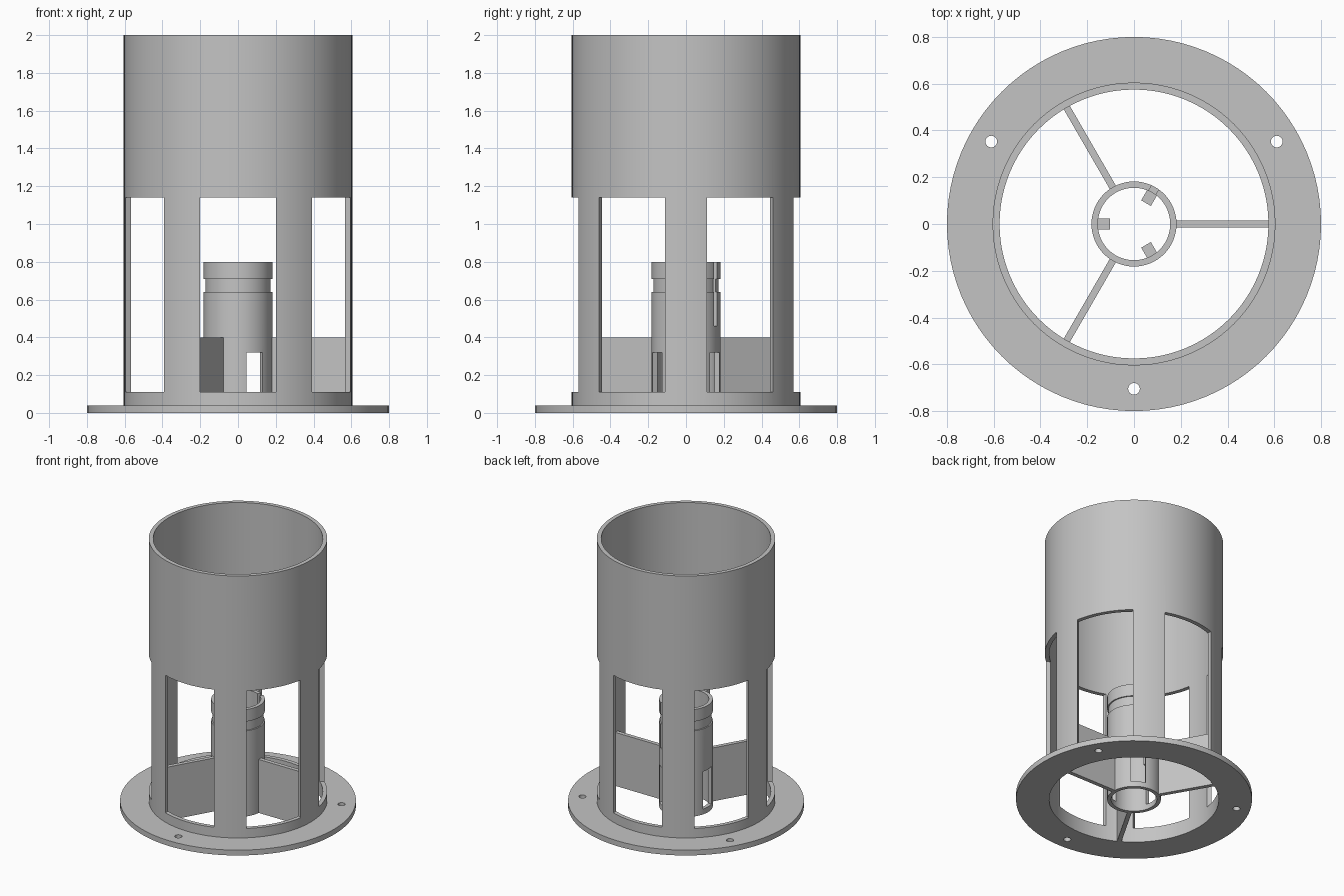
import bpy, bmesh, math
from mathutils import Matrix

cube = bpy.data.objects.get("Cube")
if cube:
    bpy.data.objects.remove(cube, do_unlink=True)

grey = bpy.data.materials.new("plain_grey")
grey.use_nodes = True
COLOUR = (0.55, 0.55, 0.55, 1)
grey.diffuse_color = COLOUR
grey.node_tree.nodes["Principled BSDF"].inputs["Base Color"].default_value = COLOUR


def finish(name, bm):
    bmesh.ops.recalc_face_normals(bm, faces=bm.faces)
    mesh = bpy.data.meshes.new(name)
    bm.to_mesh(mesh)
    bm.free()
    mesh.materials.append(grey)
    obj = bpy.data.objects.new(name, mesh)
    bpy.context.collection.objects.link(obj)
    return obj


def lathe(name, profile, steps=96):
    """Revolve a closed (radius, height) outline around z."""
    bm = bmesh.new()
    rings = []
    for i in range(steps):
        a = math.tau * i / steps
        rings.append([bm.verts.new((r * math.cos(a), r * math.sin(a), z)) for r, z in profile])
    n = len(profile)
    for i in range(steps):
        p, q = rings[i], rings[(i + 1) % steps]
        for j in range(n):
            k = (j + 1) % n
            bm.faces.new((p[j], q[j], q[k], p[k]))
    return finish(name, bm)


def radial_boxes(name, angles, r0, r1, width, z0, z1):
    """Boxes reaching from r0 to r1 at each angle in degrees."""
    bm = bmesh.new()
    for a in angles:
        m = (Matrix.Rotation(math.radians(a), 4, 'Z')
             @ Matrix.Translation(((r0 + r1) / 2, 0, (z0 + z1) / 2))
             @ Matrix.Diagonal((r1 - r0, width, z1 - z0, 1)))
        bmesh.ops.create_cube(bm, size=1, matrix=m)
    return finish(name, bm)


def cut(obj, cutter):
    """Subtract the cutter, then delete it."""
    mod = obj.modifiers.new("cut", 'BOOLEAN')
    mod.operation = 'DIFFERENCE'
    mod.solver = 'EXACT'
    mod.object = cutter
    cutter.hide_render = True
    bpy.context.view_layer.update()
    graph = bpy.context.evaluated_depsgraph_get()
    mesh = bpy.data.meshes.new_from_object(obj.evaluated_get(graph))
    obj.modifiers.clear()
    obj.data = mesh
    bpy.data.objects.remove(cutter, do_unlink=True)


def smooth(obj):
    bpy.ops.object.select_all(action='DESELECT')
    obj.select_set(True)
    bpy.context.view_layer.objects.active = obj
    bpy.ops.object.shade_smooth_by_angle(angle=math.radians(30))


OUTER, INNER = 0.605, 0.575
FIN_ANGLES = (0, 120, 240)
SLOT_ANGLES = (60, 180, 300)

# Base flange with three screw holes
flange = lathe("base_flange", [(OUTER, 0), (0.8, 0), (0.8, 0.04), (OUTER, 0.04)])
bm = bmesh.new()
for a in (30, 150, 270):
    m = Matrix.Rotation(math.radians(a), 4, 'Z') @ Matrix.Translation((0.705, 0, 0.02))
    bmesh.ops.create_cone(bm, cap_ends=True, segments=24, radius1=0.025,
                          radius2=0.025, depth=0.2, matrix=m)
cut(flange, finish("hole_cutter", bm))

# Outer tube with six windows
tube = lathe("outer_tube", [(INNER, 0), (OUTER, 0), (OUTER, 2), (INNER, 2)])
cut(tube, radial_boxes("window_cutter", range(30, 390, 60), 0.4, 0.8, 0.404, 0.11, 1.14))

# Centre holder with a shallow neck groove, lower slots and one narrow slit
holder = lathe("centre_holder", [(0.155, 0), (0.182, 0), (0.182, 0.64), (0.173, 0.64),
                                 (0.173, 0.71), (0.182, 0.71), (0.182, 0.8), (0.155, 0.8)], 64)
cut(holder, radial_boxes("slot_cutter", SLOT_ANGLES, 0.1, 0.25, 0.1, 0.04, 0.32))
cut(holder, radial_boxes("slit_cutter", (60,), 0.1, 0.25, 0.034, 0.46, 0.9))

# Inner stop tabs and support fins
radial_boxes("stop_tabs", SLOT_ANGLES, 0.103, 0.158, 0.048, 0.32, 0.4)
radial_boxes("support_fins", FIN_ANGLES, 0.178, 0.577, 0.03, 0, 0.4)

for part in (flange, tube, holder):
    smooth(part)
